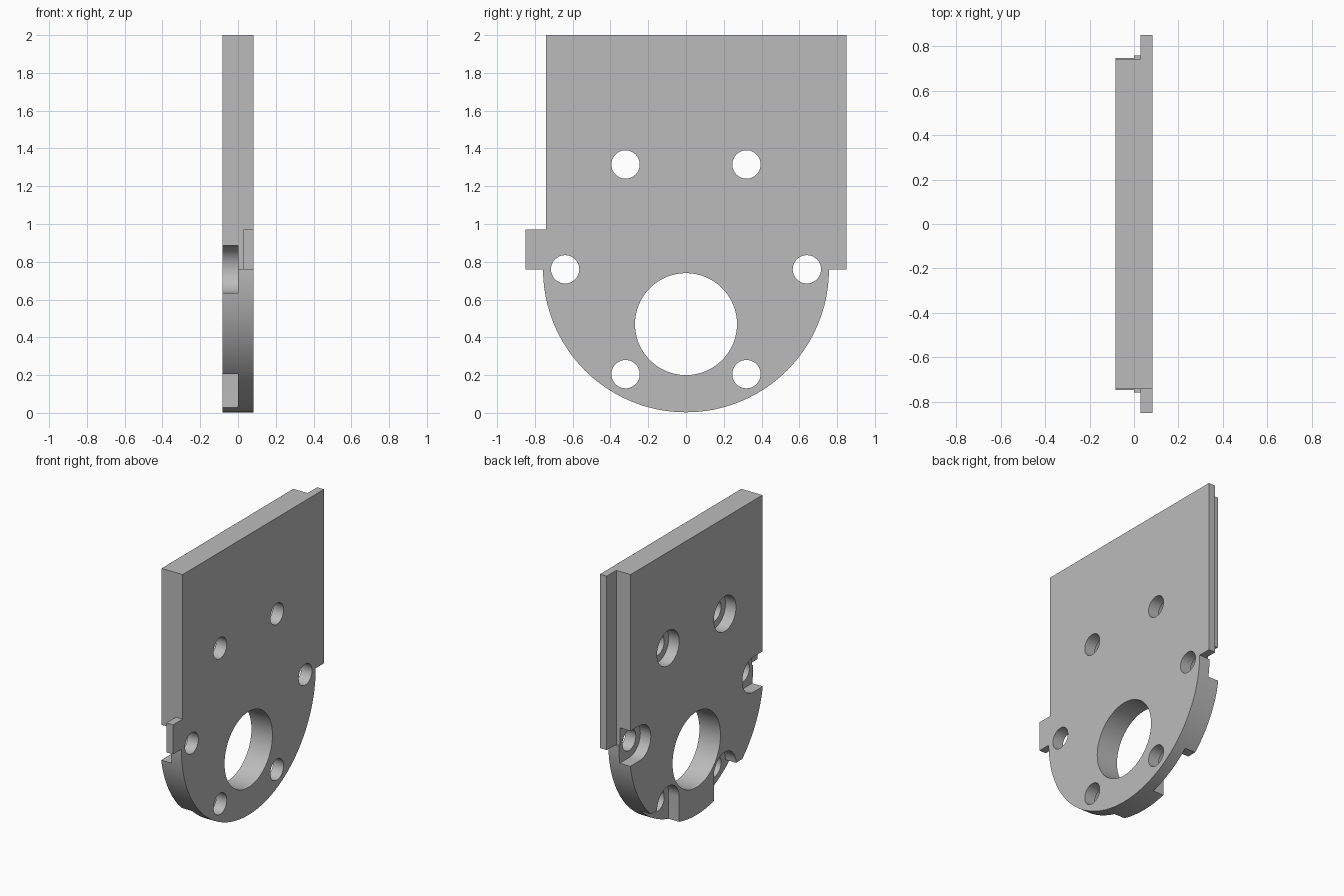
import bpy, bmesh, math

if "Cube" in bpy.data.objects:
    bpy.data.objects.remove(bpy.data.objects["Cube"])

HALF = 0.083      # half thickness of the plate
STEP = 0.03       # start of the thin side flange
EDGE = 0.742      # half width of the thick slab
MID = 0.76        # height of the rounded end's centre
ROUND = 0.757     # radius of the rounded end
HOLE, BORE = 0.075, 0.125

grey = bpy.data.materials.new("plain grey")
grey.use_nodes = True
colour = (0.5, 0.5, 0.5, 1)
grey.diffuse_color = colour
grey.node_tree.nodes["Principled BSDF"].inputs["Base Color"].default_value = colour


def arc(y, z, r, start, end, steps):
    """Points on an arc in the y-z plane, angles in degrees."""
    angles = [math.radians(start + (end - start) * i / steps) for i in range(steps + 1)]
    return [(y + r * math.cos(a), z + r * math.sin(a)) for a in angles]


def circle(y, z, r, steps=48):
    return arc(y, z, r, 0, 360, steps)[:-1]


def extrude(name, outline, x0, x1):
    """Solid made by extruding a y-z outline along x."""
    bm = bmesh.new()
    face = bm.faces.new([bm.verts.new((x0, y, z)) for y, z in outline])
    side = bmesh.ops.extrude_face_region(bm, geom=[face])
    verts = [v for v in side["geom"] if isinstance(v, bmesh.types.BMVert)]
    bmesh.ops.translate(bm, verts=verts, vec=(x1 - x0, 0, 0))
    bmesh.ops.recalc_face_normals(bm, faces=bm.faces)
    mesh = bpy.data.meshes.new(name)
    bm.to_mesh(mesh)
    bm.free()
    mesh.materials.append(grey)
    obj = bpy.data.objects.new(name, mesh)
    bpy.context.collection.objects.link(obj)
    return obj


# Plate outline: straight top, front tab, rounded bottom, rear flange
outline = [(-EDGE, 2), (-EDGE, 0.97), (-0.85, 0.97), (-0.85, MID)]
outline += arc(0, MID, ROUND, 180, 360, 48)
outline += [(0.85, MID), (0.85, 2)]
plate = extrude("mounting_plate", outline, -HALF, HALF)


def cut(points, x0, x1):
    cutter = extrude("cutter", points, x0, x1)
    cutter.hide_render = True
    mod = plate.modifiers.new("cut", "BOOLEAN")
    mod.operation = "DIFFERENCE"
    mod.solver = "EXACT"
    mod.object = cutter
    bpy.context.view_layer.objects.active = plate
    bpy.ops.object.modifier_apply(modifier=mod.name)
    bpy.data.objects.remove(cutter)


# Large central opening
cut(circle(0, 0.47, 0.27, 64), -0.2, 0.2)

for s in (-1, 1):
    # Thin the tab and flange from the recessed side
    cut([(s * EDGE, MID), (s * 1.0, MID), (s * 1.0, 2.2), (s * EDGE, 2.2)], -0.2, STEP)

    # Through holes
    for y, z in ((0.32, 1.315), (0.64, MID), (0.32, 0.205)):
        cut(circle(s * y, z, HOLE), -0.2, 0.2)

    # Upper round counterbores
    cut(circle(s * 0.32, 1.315, BORE), -0.2, 0)

    # Side counterbores, open outwards
    slot = arc(0.64, MID, BORE, 90, 270, 24) + [(1, MID - BORE), (1, MID + BORE)]
    cut([(s * y, z) for y, z in slot], -0.2, 0)

    # Lower counterbores, open outwards and down
    notch = arc(0.32, 0.205, BORE, 0, 180, 24)
    notch += [(0.32 - BORE, -0.2), (0.8, -0.2), (0.8, 0.205)]
    cut([(s * y, z) for y, z in notch], -0.2, 0)

# Smooth the round walls, keep the edges crisp
bpy.ops.object.select_all(action="DESELECT")
plate.select_set(True)
bpy.context.view_layer.objects.active = plate
bpy.ops.object.shade_smooth_by_angle(angle=math.radians(30))
